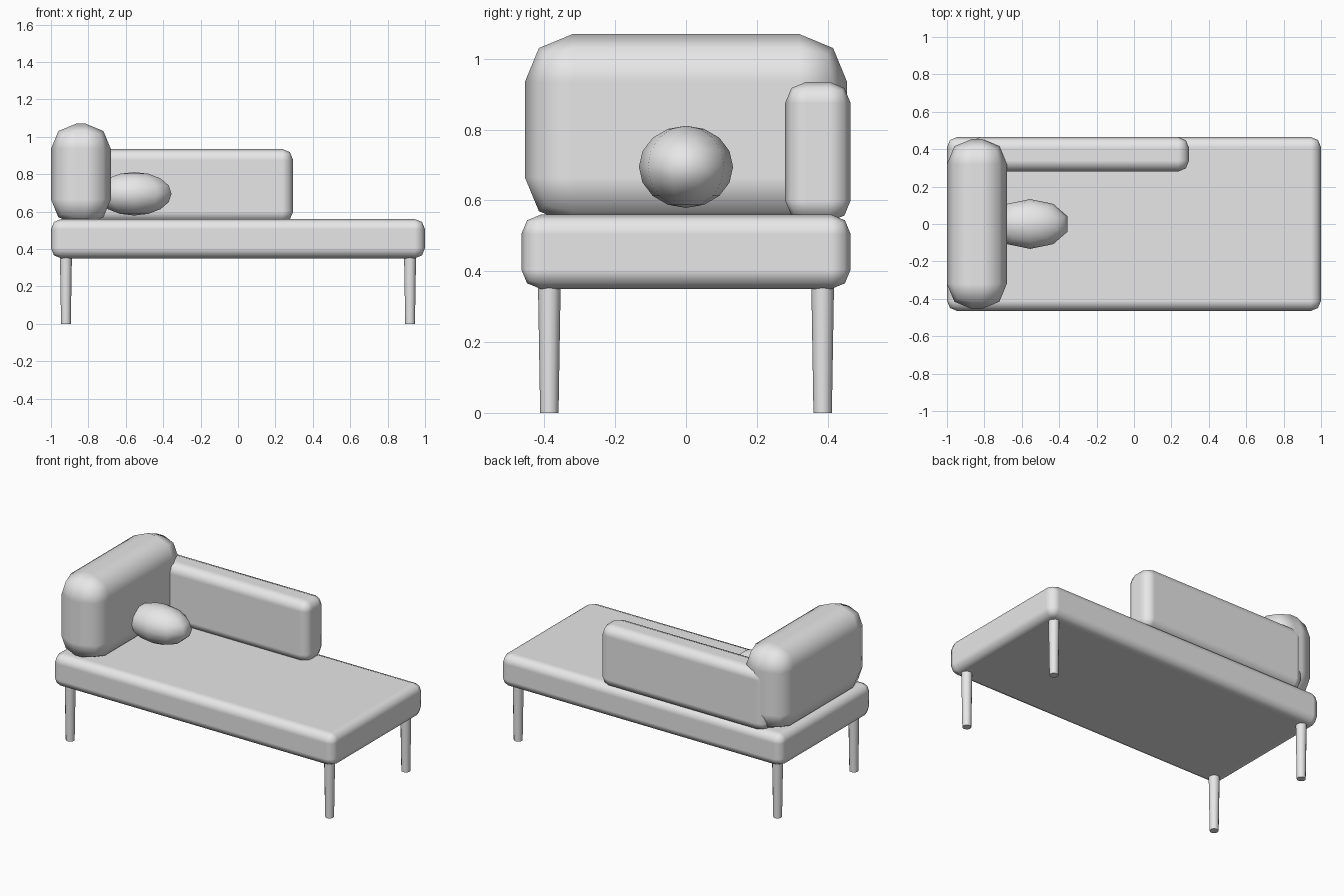
import bpy

default_cube = bpy.data.objects.get("Cube")
if default_cube:
    bpy.data.objects.remove(default_cube, do_unlink=True)

# One plain grey for everything
grey = bpy.data.materials.new("plain_grey")
grey.use_nodes = True
colour = (0.8, 0.8, 0.8, 1.0)
grey.diffuse_color = colour
grey.node_tree.nodes["Principled BSDF"].inputs["Base Color"].default_value = colour


def finish(name):
    """Name the active object and give it the shared material."""
    obj = bpy.context.object
    obj.name = name
    obj.data.materials.append(grey)
    return obj


def cushion(name, low, high, radius):
    """Rounded box between two opposite corners."""
    centre = [(a + b) / 2 for a, b in zip(low, high)]
    bpy.ops.mesh.primitive_cube_add(size=1, location=centre)
    obj = finish(name)
    obj.scale = [b - a for a, b in zip(low, high)]
    bpy.ops.object.transform_apply(location=False, rotation=False, scale=True)
    bpy.ops.object.shade_smooth()
    bevel = obj.modifiers.new("rounded_edges", "BEVEL")
    bevel.width = radius
    bevel.segments = 2
    bevel.limit_method = "NONE"
    bevel.harden_normals = True
    return obj


# Upholstered parts
cushion("seat", (-1, -0.465, 0.35), (1, 0.465, 0.56), 0.055)
cushion("backrest", (-0.88, 0.28, 0.54), (0.295, 0.465, 0.935), 0.06)
cushion("headrest", (-1, -0.455, 0.53), (-0.68, 0.455, 1.07), 0.135)

# Bolster pillow resting against the headrest
bpy.ops.mesh.primitive_uv_sphere_add(segments=10, ring_count=8, radius=1,
                                     location=(-0.555, 0, 0.695))
pillow = finish("pillow")
pillow.scale = (0.21, 0.133, 0.116)
bpy.ops.object.transform_apply(location=False, rotation=False, scale=True)
bpy.ops.object.shade_smooth()

# Tapered legs
for side, x in (("right", -0.92), ("left", 0.92)):
    for end, y in (("front", -0.386), ("back", 0.386)):
        bpy.ops.mesh.primitive_cone_add(vertices=12, radius1=0.026, radius2=0.032,
                                        depth=0.36, location=(x, y, 0.18))
        finish(f"{end}_{side}_leg")
        bpy.ops.object.shade_smooth_by_angle(angle=0.7)
